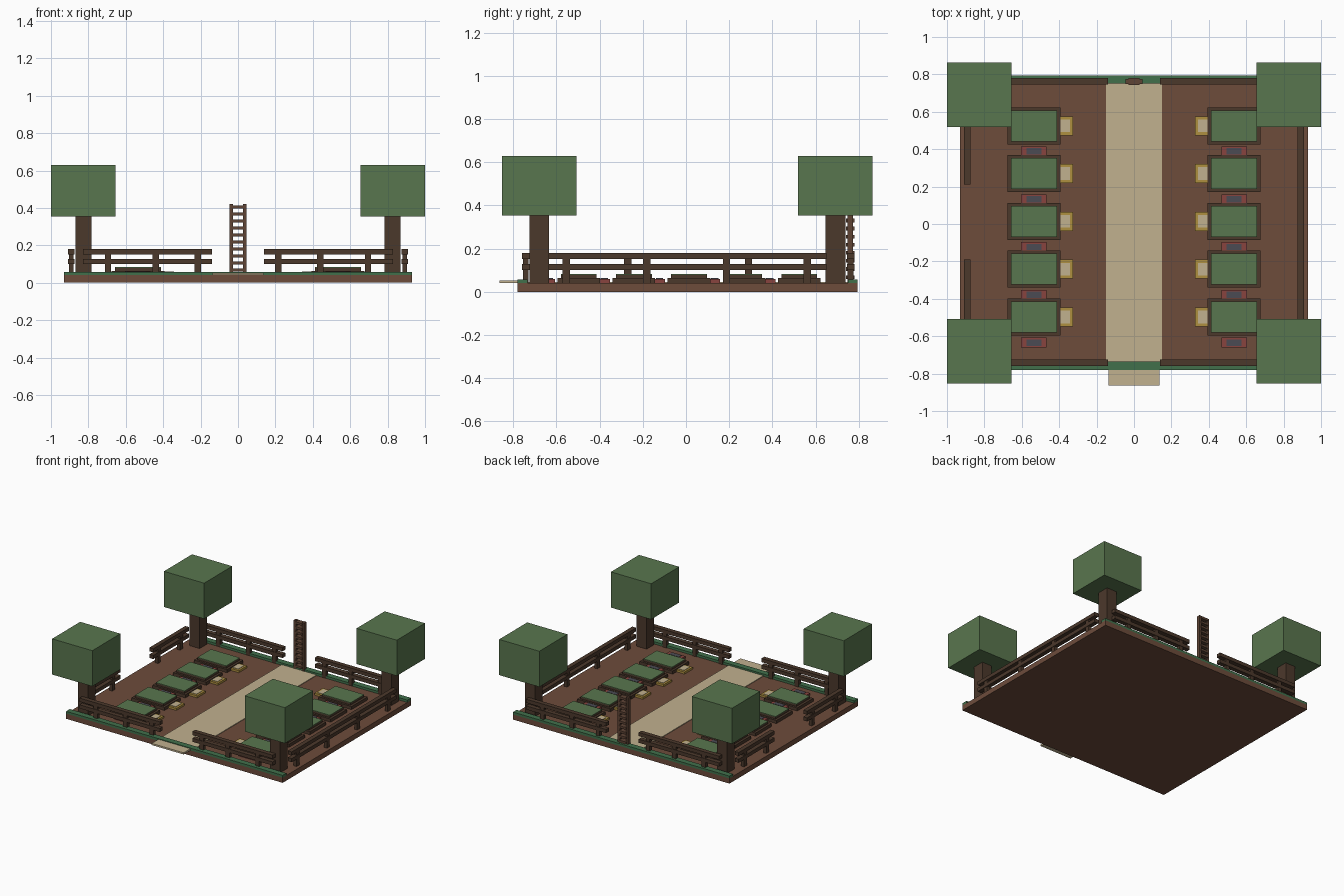
import bpy

if "Cube" in bpy.data.objects:
    bpy.data.objects.remove(bpy.data.objects["Cube"])


def mat(name, hexcol):
    def lin(c):
        return c / 12.92 if c <= 0.04045 else ((c + 0.055) / 1.055) ** 2.4
    m = bpy.data.materials.new(name)
    m.diffuse_color = [lin(int(hexcol[i:i + 2], 16) / 255) for i in (0, 2, 4)] + [1]
    m.use_nodes = True
    m.node_tree.nodes["Principled BSDF"].inputs["Base Color"].default_value = m.diffuse_color
    return m


LEAF = mat("leaf green", "59764E")
GRASS = mat("grass green", "41704B")
WOOD = mat("dark wood", "4B382B")
SOIL = mat("soil brown", "6D4C3B")
LADDER = mat("ladder wood", "5E4435")
SAND = mat("sand", "C1B18F")
YELLOW = mat("yellow", "AF9040")
RED = mat("red", "88443F")
GREY = mat("slate grey", "4B4B53")


def box(name, x, y, z, m):
    """Box from (min, max) pairs on each axis."""
    vs = [(a, b, c) for a in x for b in y for c in z]
    fs = [(0, 1, 3, 2), (4, 6, 7, 5), (0, 4, 5, 1), (2, 3, 7, 6), (0, 2, 6, 4), (1, 5, 7, 3)]
    me = bpy.data.meshes.new(name)
    me.from_pydata(vs, [], fs)
    me.materials.append(m)
    ob = bpy.data.objects.new(name, me)
    bpy.context.collection.objects.link(ob)
    return ob


def mid(c, w):
    return (c - w / 2, c + w / 2)


def side(s, a, b):
    """Span between a and b on the left (-1) or right (1)."""
    return tuple(sorted((s * a, s * b)))


def fence(name, along, span, across, posts):
    """Two rails on posts, running along x or y."""
    def piece(part, length, width, z):
        x, y = (length, width) if along == "x" else (width, length)
        box(name + part, x, y, z, WOOD)
    piece("_upper_rail", span, across, (0.152, 0.18))
    piece("_lower_rail", span, across, (0.10, 0.128))
    inner = (across[0] + 0.004, across[1] - 0.004)
    for p in posts:
        piece("_post", mid(p, 0.033), inner, (0.04, 0.154))


# Ground, path and grass borders
box("ground", (-0.93, 0.93), (-0.78, 0.795), (0, 0.04), SOIL)
box("path", (-0.15, 0.15), (-0.735, 0.755), (0.038, 0.045), SAND)
box("front_grass", (-0.93, 0.93), (-0.78, -0.735), (0.04, 0.058), GRASS)
box("back_grass", (-0.93, 0.93), (0.75, 0.795), (0.04, 0.058), GRASS)
box("entrance_slab", (-0.137, 0.137), (-0.863, -0.74), (0.04, 0.053), SAND)

# Corner trees
for s in (-1, 1):
    for y, trunk_y in ((-0.68, -0.68), (0.692, 0.692)):
        box("tree_trunk", side(s, 0.782, 0.868), mid(trunk_y, 0.092), (0.04, 0.36), WOOD)
        box("tree_crown", side(s, 0.655, 1.0), mid(y, 0.345), (0.353, 0.63), LEAF)

# Front and back fences on both sides of the path
for s in (-1, 1):
    posts = [s * p for p in (0.215, 0.44, 0.695)]
    for name, across in (("front_fence", (-0.76, -0.725)), ("back_fence", (0.745, 0.78))):
        fence(name, "x", side(s, 0.14, 0.83), across, posts)

# Side fences, with a gap on the left
fence("right_fence", "y", (-0.638, 0.65), (0.875, 0.908), (-0.555, -0.182, 0.188, 0.562))
fence("left_fence_front", "y", (-0.638, -0.19), (-0.908, -0.875), (-0.555, -0.27))
fence("left_fence_back", "y", (0.21, 0.65), (-0.908, -0.875), (0.29, 0.562))

# Planting beds with a yellow tray and a red box each
for s in (-1, 1):
    for i in range(5):
        y = 0.525 - 0.2555 * i
        box("bed_frame", side(s, 0.393, 0.677), mid(y, 0.198), (0.04, 0.064), WOOD)
        box("bed_block", side(s, 0.411, 0.658), mid(y, 0.166), (0.064, 0.078), WOOD)
        box("bed_plants", side(s, 0.411, 0.658), mid(y, 0.166), (0.078, 0.083), LEAF)
        box("tray", side(s, 0.325, 0.395), mid(y, 0.102), (0.04, 0.056), YELLOW)
        box("tray_filling", side(s, 0.341, 0.392), mid(y, 0.068), (0.055, 0.059), SAND)
        box("red_box", side(s, 0.468, 0.603), mid(y - 0.137, 0.052), (0.04, 0.06), RED)
        box("red_box_panel", side(s, 0.495, 0.576), mid(y - 0.137, 0.034), (0.059, 0.063), GREY)

# Ladder at the back
for s in (-1, 1):
    box("ladder_stile", side(s, 0.026, 0.045), (0.748, 0.774), (0.045, 0.42), LADDER)
for i in range(10):
    box("ladder_rung", (-0.03, 0.03), (0.742, 0.781), mid(0.068 + 0.0375 * i, 0.017), LADDER)
